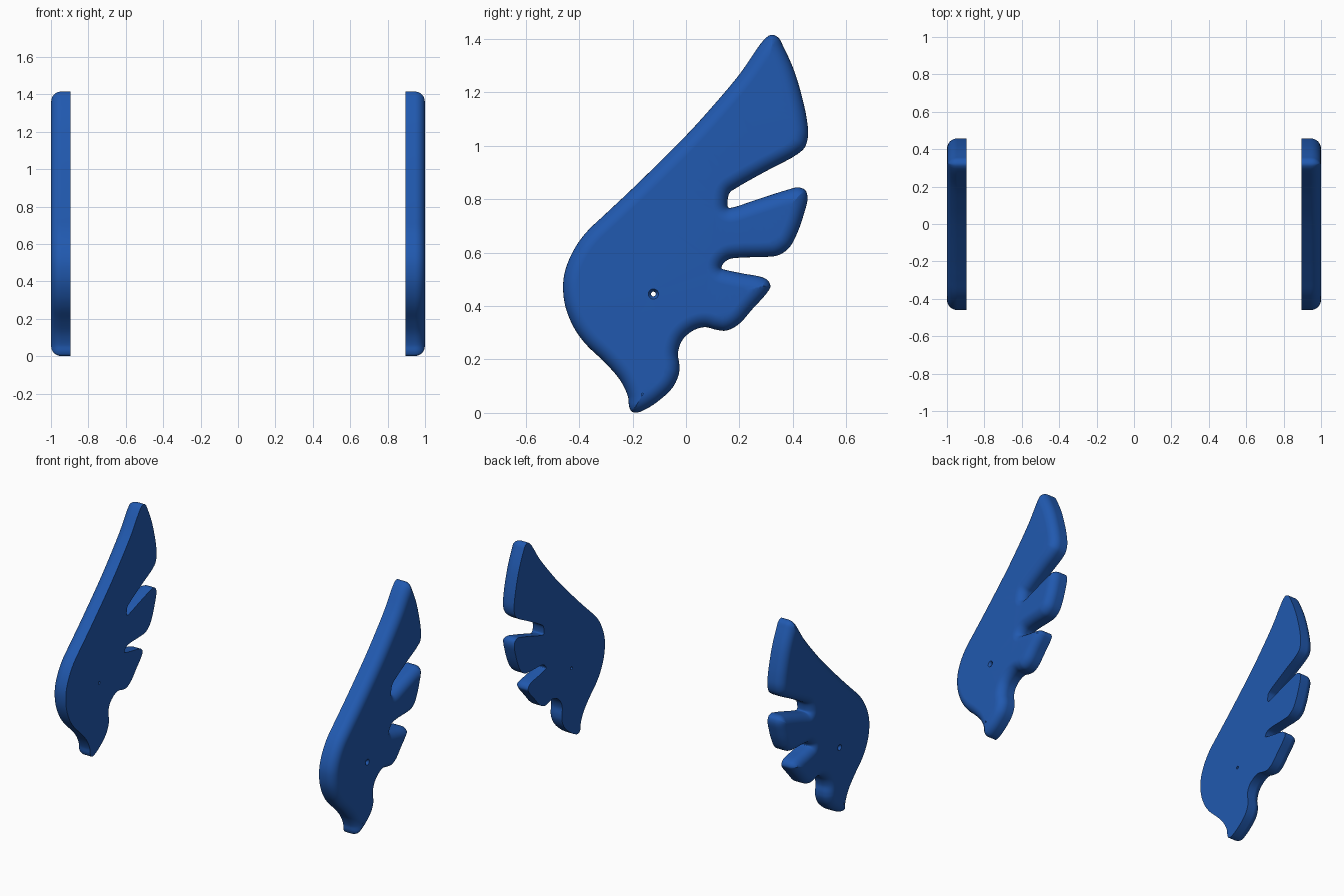
import bpy, bmesh, math
from mathutils import Vector

if "Cube" in bpy.data.objects:
    bpy.data.objects.remove(bpy.data.objects["Cube"])

INNER, OUTER, R = 0.895, 1.0, 0.055      # flat back, rounded front, edge radius
HOLE = Vector((-0.122, 0.445))

# Wing outline (y, z), counter-clockwise from the bottom tip
OUTLINE = [
    (-0.185, 0.001), (-0.15, 0.014), (-0.10, 0.047), (-0.05, 0.095), (-0.027, 0.145),
    (-0.025, 0.18), (-0.03, 0.225), (-0.012, 0.275), (0.03, 0.31), (0.072, 0.321),
    (0.11, 0.312), (0.15, 0.308), (0.195, 0.33), (0.25, 0.39), (0.305, 0.452),
    (0.316, 0.475), (0.30, 0.501), (0.20, 0.524), (0.145, 0.536), (0.133, 0.541),
    (0.137, 0.555), (0.158, 0.574), (0.20, 0.581), (0.30, 0.584), (0.345, 0.59),
    (0.385, 0.617), (0.415, 0.67), (0.44, 0.74), (0.455, 0.805), (0.446, 0.834),
    (0.42, 0.844), (0.38, 0.835), (0.27, 0.80), (0.17, 0.768), (0.158, 0.769),
    (0.155, 0.783), (0.163, 0.823), (0.19, 0.843), (0.30, 0.905), (0.415, 0.967),
    (0.445, 0.995), (0.457, 1.04), (0.452, 1.10), (0.435, 1.18), (0.405, 1.28),
    (0.365, 1.37), (0.345, 1.405), (0.32, 1.415), (0.295, 1.40), (0.20, 1.267),
    (0.10, 1.148), (0.0, 1.038), (-0.20, 0.84), (-0.30, 0.746), (-0.375, 0.674),
    (-0.42, 0.61), (-0.45, 0.54), (-0.46, 0.48), (-0.452, 0.40), (-0.42, 0.32),
    (-0.375, 0.257), (-0.30, 0.185), (-0.245, 0.12), (-0.217, 0.06), (-0.213, 0.025),
    (-0.204, 0.006),
]


def smooth_loop(pts, steps):
    """Closed centripetal Catmull-Rom curve through the points."""
    p = [Vector(q) for q in pts]
    n, out = len(p), []
    for i in range(n):
        a, b, c, d = (p[(i + k) % n] for k in (-1, 0, 1, 2))
        t1 = math.sqrt((b - a).length)
        t2 = t1 + math.sqrt((c - b).length)
        t3 = t2 + math.sqrt((d - c).length)
        for s in range(steps):
            t = t1 + (t2 - t1) * s / steps
            e, f, g = a.lerp(b, t / t1), b.lerp(c, (t - t1) / (t2 - t1)), c.lerp(d, (t - t2) / (t3 - t2))
            h, k = e.lerp(f, t / t2), f.lerp(g, (t - t1) / (t3 - t1))
            out.append(h.lerp(k, (t - t1) / (t2 - t1)))
    return out


def inward_room(pts):
    """Inward normals and how far each point may move in before meeting the far side."""
    n, normals, room = len(pts), [], []
    for i, p in enumerate(pts):
        tan = (pts[(i + 1) % n] - pts[i - 1]).normalized()
        nor = Vector((-tan.y, tan.x))
        r = R
        for q in pts:
            d = q - p
            depth = d.dot(nor)
            if depth > 1e-6:
                r = min(r, d.length_squared / (2 * depth))
        normals.append(nor)
        room.append(r)
    return normals, room


def add_ring(bm, pts, xs):
    return [bm.verts.new((x, p.x, p.y)) for p, x in zip(pts, xs)]


def bridge(bm, a, b):
    n = len(a)
    for i in range(n):
        j = (i + 1) % n
        bm.faces.new((a[i], a[j], b[j], b[i]))


def loop_edges(bm, ring):
    n = len(ring)
    return [bm.edges.get((ring[i], ring[(i + 1) % n])) or bm.edges.new((ring[i], ring[(i + 1) % n]))
            for i in range(n)]


def make_wing(name, side, pts, normals, room, mat):
    bm = bmesh.new()
    n = len(pts)
    # Flat back rim, then rounded outer edge
    rings = [add_ring(bm, pts, [INNER] * n)]
    for k in range(9):
        t = R * (1 - math.cos(k * math.pi / 16))
        ts = [min(t, r) for r in room]
        rings.append(add_ring(bm, [p + m * u for p, m, u in zip(pts, normals, ts)],
                              [OUTER - R + math.sqrt(max(0, R * R - (R - u) ** 2)) for u in ts]))
    for a, b in zip(rings, rings[1:]):
        bridge(bm, a, b)
    # Small pin hole, flared at the outer face
    hole = []
    for x, r in ((INNER, 0.009), (0.98, 0.009), (0.991, 0.012), (OUTER, 0.019)):
        circle = [HOLE + Vector((math.cos(a), math.sin(a))) * r
                  for a in (i * math.tau / 24 for i in range(24))]
        hole.append(add_ring(bm, circle, [x] * 24))
    for a, b in zip(hole, hole[1:]):
        bridge(bm, b, a)
    # Flat faces; ridge points at the tight tips are closed separately
    top = rings[-1]
    flat = [i for i in range(n) if room[i] > R - 1e-4]
    for i, j in zip(flat, flat[1:] + [flat[0] + n]):
        if j - i > 1:
            bm.faces.new([top[k % n] for k in range(i, j + 1)])
    for outer, inner in ((rings[0], hole[0]), ([top[i] for i in flat], hole[-1])):
        bmesh.ops.triangle_fill(bm, use_beauty=True, use_dissolve=False,
                                edges=loop_edges(bm, outer) + loop_edges(bm, inner))
    bmesh.ops.remove_doubles(bm, verts=bm.verts[:], dist=2e-4)
    for v in bm.verts:
        v.co.x *= side
    bmesh.ops.recalc_face_normals(bm, faces=bm.faces[:])
    mesh = bpy.data.meshes.new(name)
    bm.to_mesh(mesh)
    bm.free()
    mesh.materials.append(mat)
    obj = bpy.data.objects.new(name, mesh)
    bpy.context.collection.objects.link(obj)
    bpy.ops.object.select_all(action='DESELECT')
    obj.select_set(True)
    bpy.context.view_layer.objects.active = obj
    bpy.ops.object.shade_smooth_by_angle(angle=math.radians(35))
    weighted = obj.modifiers.new("flat_face_shading", 'WEIGHTED_NORMAL')
    weighted.keep_sharp = True


blue = bpy.data.materials.new("blue")
blue.diffuse_color = (0.015, 0.10, 0.43, 1)
blue.use_nodes = True
blue.node_tree.nodes["Principled BSDF"].inputs["Base Color"].default_value = blue.diffuse_color

outline = smooth_loop(OUTLINE, 5)
normals, room = inward_room(outline)
make_wing("right_wing", 1, outline, normals, room, blue)
make_wing("left_wing", -1, outline, normals, room, blue)
